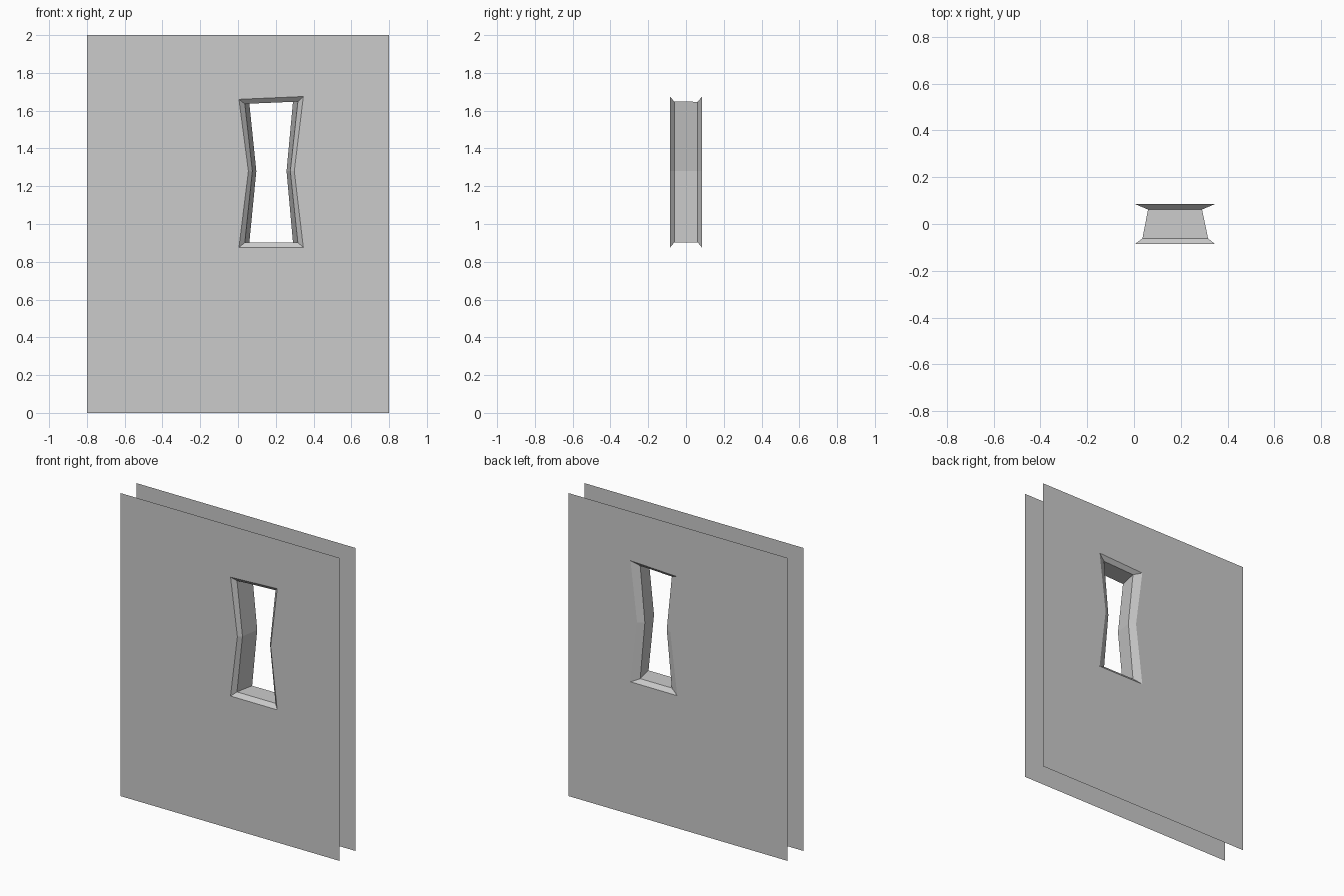
import bpy

if "Cube" in bpy.data.objects:
    bpy.data.objects.remove(bpy.data.objects["Cube"])


def outline(y, left, right, waist_l, waist_r, bottom, top_l, top_r, mid=1.28):
    """Six-point pinched window outline at depth y."""
    return [(left, y, top_l), (right, y, top_r), (waist_r, y, mid),
            (right, y, bottom), (left, y, bottom), (waist_l, y, mid)]


def loft(name, rings):
    """Join successive six-point rings with quads."""
    n = len(rings[0])
    verts = [p for ring in rings for p in ring]
    faces = []
    for r in range(len(rings) - 1):
        a, b = r * n, (r + 1) * n
        for i in range(n):
            j = (i + 1) % n
            faces.append((a + i, b + i, b + j, a + j))
    mesh = bpy.data.meshes.new(name)
    mesh.from_pydata(verts, [], faces)
    obj = bpy.data.objects.new(name, mesh)
    bpy.context.collection.objects.link(obj)
    return obj


Y_WALL, Y_INNER = 0.085, 0.062


def border(y):
    return outline(y, -0.8, 0.8, -0.8, 0.8, 0, 2, 2)


def opening(y):
    return outline(y, 0.005, 0.346, 0.055, 0.298, 0.875, 1.66, 1.675)


# Narrow throat of the window, tapering towards the back
throat_front = outline(-Y_INNER, 0.036, 0.317, 0.076, 0.277, 0.902, 1.636, 1.648)
throat_back = outline(Y_INNER, 0.06, 0.291, 0.097, 0.257, 0.902, 1.638, 1.647)

# Thin wall sheets with the window hole
loft("front_wall", [border(-Y_WALL), opening(-Y_WALL)])
loft("back_wall", [opening(Y_WALL), border(Y_WALL)])

# Window lining with a flared chamfer at each end
loft("window_lining", [opening(-Y_WALL), throat_front, throat_back, opening(Y_WALL)])
